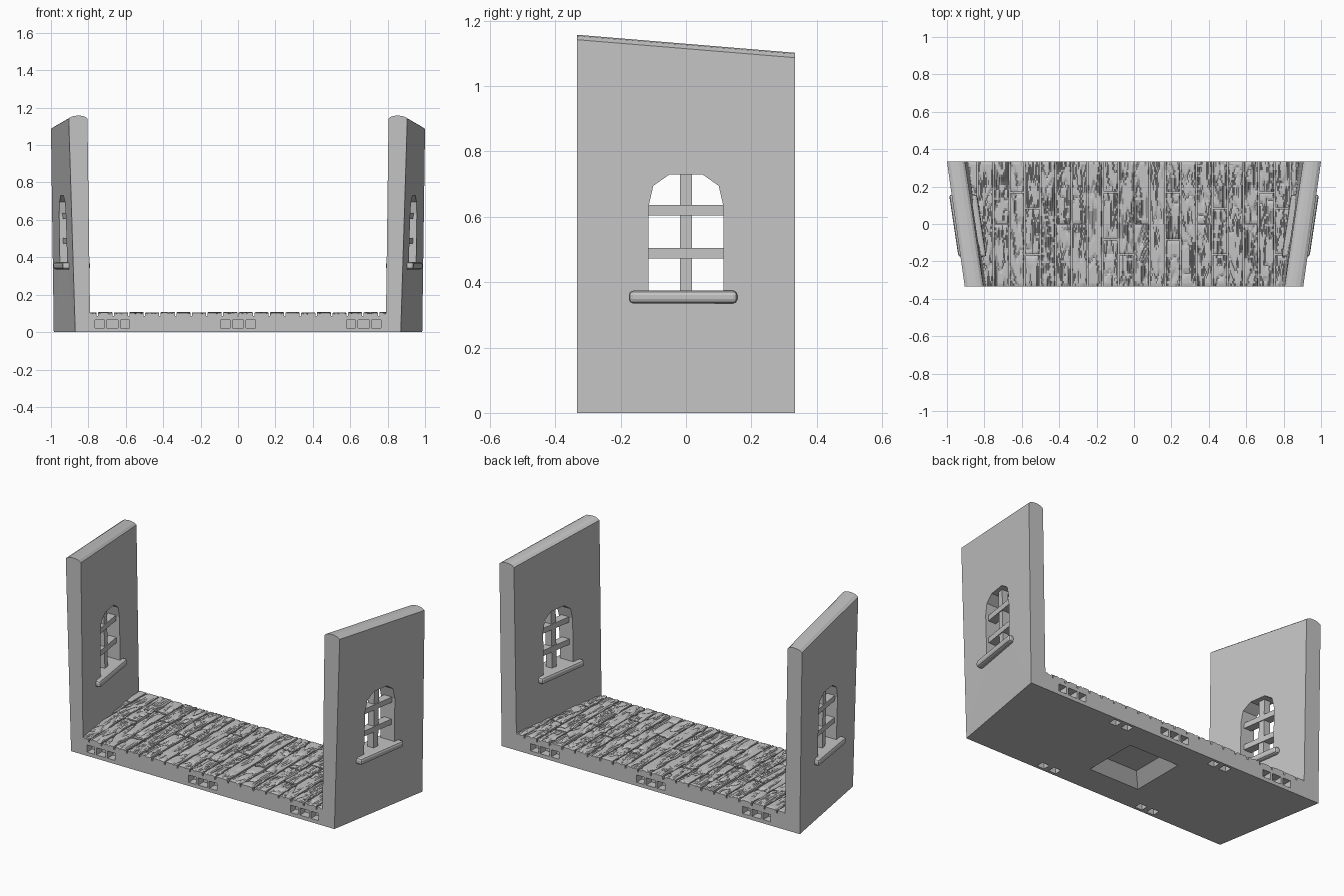
import bpy, bmesh, math, random
from mathutils import Vector, noise

random.seed(4)
cube = bpy.data.objects.get("Cube")
if cube:
    bpy.data.objects.remove(cube, do_unlink=True)

stone = bpy.data.materials.new("plain grey")
stone.use_nodes = True
GREY = (0.55, 0.55, 0.55, 1)
stone.diffuse_color = GREY
stone.node_tree.nodes["Principled BSDF"].inputs["Base Color"].default_value = GREY

HALF = 0.333     # half depth
SLOPE = 0.15     # how far the side walls splay per unit of depth
FLOOR = 0.085    # top of the slab under the planks


def finish(name, bm):
    bmesh.ops.recalc_face_normals(bm, faces=bm.faces)
    me = bpy.data.meshes.new(name)
    bm.to_mesh(me)
    bm.free()
    me.materials.append(stone)
    ob = bpy.data.objects.new(name, me)
    bpy.context.collection.objects.link(ob)
    return ob


def add_prism(bm, a, b):
    """Solid between two matching rings of points."""
    va = [bm.verts.new(p) for p in a]
    vb = [bm.verts.new(p) for p in b]
    n = len(va)
    for i in range(n):
        j = (i + 1) % n
        bm.faces.new((va[i], va[j], vb[j], vb[i]))
    bm.faces.new(va[::-1])
    bm.faces.new(vb)


def prism(name, a, b):
    bm = bmesh.new()
    add_prism(bm, a, b)
    return finish(name, bm)


def rect(x0, x1, y0, y1, z):
    return [(x0, y0, z), (x1, y0, z), (x1, y1, z), (x0, y1, z)]


def cut(target, cutter):
    cutter.hide_render = True
    mod = target.modifiers.new("cut", "BOOLEAN")
    mod.object = cutter
    mod.operation = "DIFFERENCE"
    mod.solver = "EXACT"
    deps = bpy.context.evaluated_depsgraph_get()
    me = bpy.data.meshes.new_from_object(target.evaluated_get(deps))
    target.modifiers.clear()
    target.data = me
    bpy.data.objects.remove(cutter, do_unlink=True)


def wall_box(bm, s, u0, u1, y0, y1, z0, z1):
    """Box that follows the splay and lean of a side wall."""
    def ring(y):
        return [(s * (0.883 + 0.019 * z + SLOPE * y + u), y, z)
                for u, z in ((u0, z0), (u1, z0), (u1, z1), (u0, z1))]
    add_prism(bm, ring(y0), ring(y1))


# Side walls with a shallow rounded cap, arched window, bars and sill
FRONT = [(.87, 0), (.905, 1.142), (.888, 1.153), (.865, 1.157),
         (.84, 1.157), (.818, 1.152), (.805, 1.142), (.79, 0)]
BACK = [(.985, 0), (1.0, 1.087), (.983, 1.098), (.96, 1.102),
        (.938, 1.102), (.917, 1.097), (.904, 1.087), (.886, 0)]
ARCH = [(.115, .36), (.115, .63), (.1, .695), (.05, .73)]
arch = ARCH + [(-y, z) for y, z in reversed(ARCH)]

for s, side in ((1, "left"), (-1, "right")):
    wall = prism(side + "_wall", [(s * x, -HALF, z) for x, z in FRONT],
                 [(s * x, HALF, z) for x, z in BACK])
    cut(wall, prism("window_cutter", [(s * 0.7, y, z) for y, z in arch],
                    [(s * 1.1, y, z) for y, z in arch]))

    bm = bmesh.new()
    wall_box(bm, s, -.02, .02, -.018, .018, .36, .735)
    for z in (.488, .62):
        wall_box(bm, s, -.025, .025, -.125, .125, z - .016, z + .016)
    finish(side + "_window_bars", bm)

    bm = bmesh.new()
    wall_box(bm, s, -.075, .075, -.175, .157, .335, .374)
    sill = finish(side + "_window_sill", bm)
    bevel = sill.modifiers.new("worn edges", "BEVEL")
    bevel.width = 0.013
    bevel.segments = 2

# Floor slab between the walls
IN_F, IN_B = FRONT[-1][0], BACK[-1][0]


def footprint(z, e):
    return [(-IN_F - e, -HALF, z), (IN_F + e, -HALF, z),
            (IN_B + e, HALF, z), (-IN_B - e, HALF, z)]


slab = prism("floor_slab", footprint(0, 0), footprint(FLOOR, .001))

# Connector pockets along both edges and on the underside
bm = bmesh.new()
for sy, spread in ((-1, .672), (1, .7)):
    for cx in (-spread, 0, spread):
        for off, w in ((-.068, .025), (0, .03), (.068, .025)):
            ya, yb = sorted((sy * (HALF + .02), sy * (HALF - .05)))
            x = cx + off
            add_prism(bm, rect(x - w, x + w, ya, yb, .022),
                      rect(x - w, x + w, ya, yb, .065))
cut(slab, finish("edge_cutter", bm))

bm = bmesh.new()
for sy in (-1, 1):
    for sx in (-1, 1):
        for off in (-.04, .04):
            x, y = sx * .336 + off, sy * .295
            add_prism(bm, rect(x - .024, x + .024, y - .022, y + .022, -.02),
                      rect(x - .024, x + .024, y - .022, y + .022, .04))
# Tapered recess in the middle of the underside
add_prism(bm, rect(-.175, .175, -.175, .175, -.01),
          rect(-.1, .1, -.1, .1, .06))
cut(slab, finish("underside_cutter", bm))

# Floor planks with carved wavy grain
PITCH = 0.0835
JOINTS = {2: [0], 3: [.17], 4: [-.165, .085], 6: [0], 7: [0],
          9: [-.085, .17], 10: [-.165], 11: [0], 13: [-.085, .17],
          15: [0], 16: [-.165, .085], 18: [0], 19: [.17], 20: [-.165, .085]}


def grain(x, y, seed):
    n = noise.noise(Vector((x * 24, y * 4.5, seed))) * 2.6
    f = n - math.floor(n)
    return 0.008 * max(0, 1 - abs(f - .5) / .22)


def plank(bm, x0, x1, y0, y1):
    seed = random.uniform(0, 50)
    top = 0.107 + random.uniform(-.002, .002)
    nx, ny = 14, max(4, round((y1 - y0) / .014))
    rows = []
    for j in range(ny + 1):
        y = y0 + (y1 - y0) * j / ny
        limit = 0.858 + SLOPE * y    # stop inside the wall
        row = []
        for i in range(nx + 1):
            x = x0 + (x1 - x0) * i / nx
            z = top - grain(x, y, seed)
            if i in (0, nx) or j in (0, ny):
                z -= .003
            row.append(bm.verts.new((max(-limit, min(limit, x)), y, z)))
        rows.append(row)
    for j in range(ny):
        for i in range(nx):
            bm.faces.new((rows[j][i], rows[j][i + 1],
                          rows[j + 1][i + 1], rows[j + 1][i]))
    # Skirt down into the slab
    rim = (rows[0] + [r[-1] for r in rows[1:]] + rows[-1][-2::-1]
           + [r[0] for r in rows[-2:0:-1]])
    low = [bm.verts.new((v.co.x, v.co.y, FLOOR - .003)) for v in rim]
    for i in range(len(rim)):
        j = (i + 1) % len(rim)
        bm.faces.new((rim[j], rim[i], low[i], low[j]))


bm = bmesh.new()
GAP = 0.004
for c in range(22):
    x = (c - 11) * PITCH
    ends = [-HALF - GAP] + JOINTS.get(c, []) + [HALF + GAP]
    for ya, yb in zip(ends, ends[1:]):
        plank(bm, x + GAP, x + PITCH - GAP, ya + GAP, yb - GAP)
bmesh.ops.dissolve_degenerate(bm, dist=1e-5, edges=bm.edges)
finish("floor_planks", bm)
